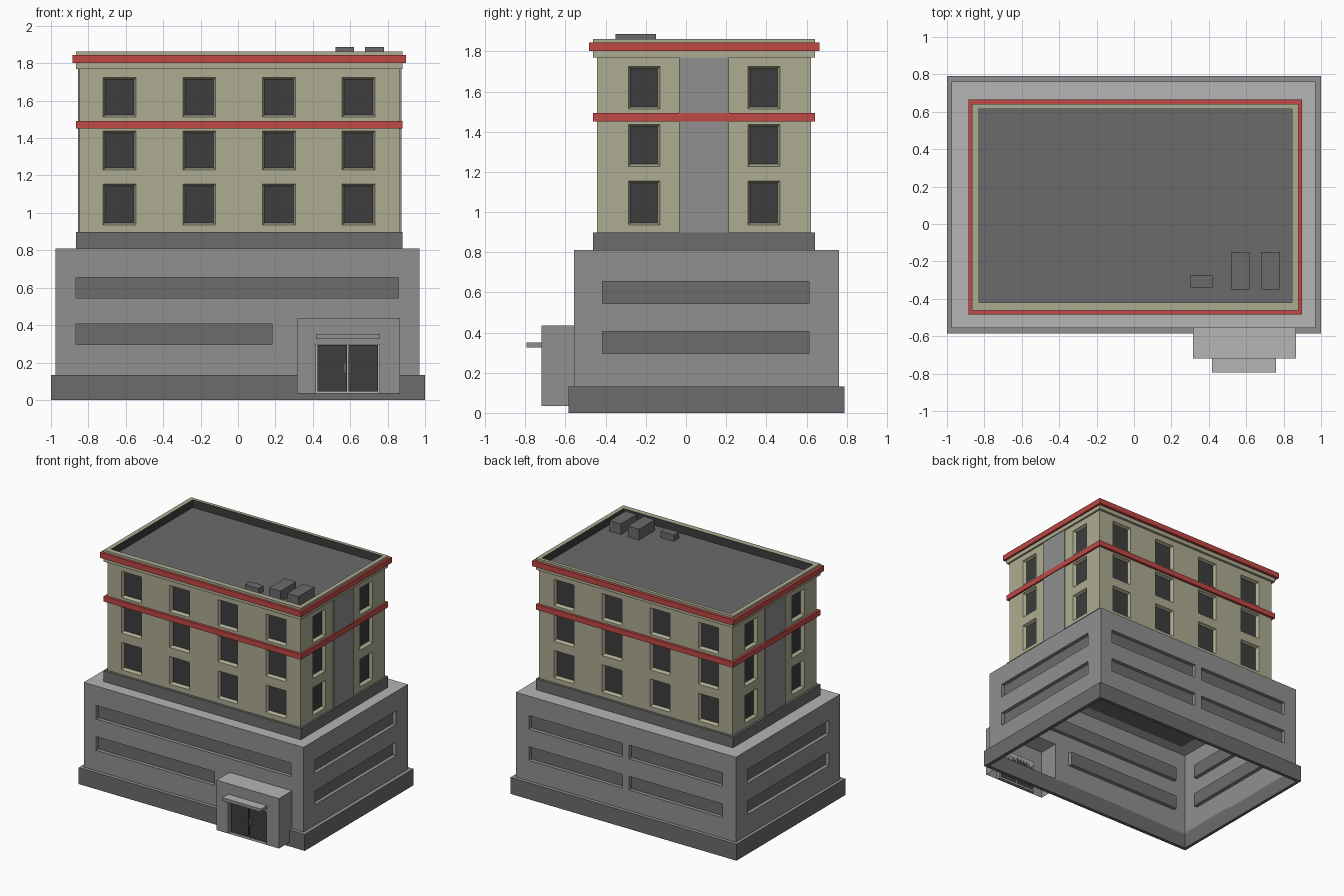
import bpy, bmesh

if "Cube" in bpy.data.objects:
    bpy.data.objects.remove(bpy.data.objects["Cube"])

def material(name, r, g, b):
    m = bpy.data.materials.new(name)
    m.diffuse_color = (r, g, b, 1)
    m.use_nodes = True
    m.node_tree.nodes["Principled BSDF"].inputs["Base Color"].default_value = m.diffuse_color
    return m

GREY = material("concrete grey", .28, .28, .28)
LIGHT = material("light grey", .46, .46, .46)
DARK = material("dark grey", .15, .15, .15)
GLASS = material("window black", .047, .047, .047)
BEIGE = material("beige wall", .42, .415, .29)
RED = material("red trim", .53, .066, .058)
ROOF = material("roof grey", .145, .145, .145)


def finish(name, bm, mats):
    me = bpy.data.meshes.new(name)
    bm.to_mesh(me)
    bm.free()
    for m in mats:
        me.materials.append(m)
    ob = bpy.data.objects.new(name, me)
    bpy.context.collection.objects.link(ob)
    return ob


def face(bm, pts, mi=0, flip=False):
    if flip:
        pts = pts[::-1]
    f = bm.faces.new([bm.verts.new(p) for p in pts])
    f.material_index = mi


def box(name, x0, x1, y0, y1, z0, z1, mat):
    bm = bmesh.new()
    bmesh.ops.create_cube(bm, size=1)
    for v in bm.verts:
        v.co = (x1 if v.co.x > 0 else x0, y1 if v.co.y > 0 else y0, z1 if v.co.z > 0 else z0)
    return finish(name, bm, [mat])


def ring(name, outer, inner, z0, z1, mat, top=None, inside=None):
    """Rectangular frame; rects are (x0, x1, y0, y1)."""
    bm = bmesh.new()

    def corners(r):
        return [(r[0], r[2]), (r[1], r[2]), (r[1], r[3]), (r[0], r[3])]
    o, i = corners(outer), corners(inner)
    for k in range(4):
        n = (k + 1) % 4
        face(bm, [(*o[k], z0), (*o[n], z0), (*o[n], z1), (*o[k], z1)])
        face(bm, [(*i[n], z0), (*i[k], z0), (*i[k], z1), (*i[n], z1)], 2)
        face(bm, [(*o[k], z1), (*o[n], z1), (*i[n], z1), (*i[k], z1)], 1)
        face(bm, [(*o[n], z0), (*o[k], z0), (*i[k], z0), (*i[n], z0)])
    bmesh.ops.remove_doubles(bm, verts=bm.verts, dist=1e-5)
    return finish(name, bm, [mat, top or mat, inside or mat])


def panel(bm, side, at, u0, u1, z0, z1, holes=(), depth=.03, taper=0.0, through=()):
    """Wall with recessed holes (u0, u1, z0, z1). Slot 0 = wall, slot 1 = recess back."""
    flip = side in ("back", "left")
    sgn = 1 if side in ("front", "left") else -1

    def p(u, z, d=0):
        return (u, at + sgn * d, z) if side in ("front", "back") else (at + sgn * d, u, z)
    cut = list(holes) + list(through)
    us = sorted({u0, u1, *[h[0] for h in cut], *[h[1] for h in cut]})
    zs = sorted({z0, z1, *[h[2] for h in cut], *[h[3] for h in cut]})
    for a, b in zip(us, us[1:]):
        for c, d in zip(zs, zs[1:]):
            mu, mz = (a + b) / 2, (c + d) / 2
            if not any(h[0] < mu < h[1] and h[2] < mz < h[3] for h in cut):
                face(bm, [p(a, c), p(b, c), p(b, d), p(a, d)], 0, flip)
    for a, b, c, d in holes:
        o = [(a, c), (b, c), (b, d), (a, d)]
        t = taper
        i = [(a + t, c + t), (b - t, c + t), (b - t, d - t), (a + t, d - t)]
        for k in range(4):
            n = (k + 1) % 4
            face(bm, [p(*o[k]), p(*o[n]), p(*i[n], depth), p(*i[k], depth)], 0, flip)
        face(bm, [p(*q, depth) for q in i], 1, flip)


# Plinth, open underneath
POD = (-.975, .97, -.557, .762)
ring("plinth", (-1, 1, -.585, .79), POD, 0, .132, DARK, top=GREY)

# Podium shell with strip openings
rows = [(.295, .405), (.545, .655)]
bm = bmesh.new()
x0, x1, y0, y1 = POD
panel(bm, "front", y0, x0, x1, .12, .81,
      [(-.865, .182, *rows[0]), (-.865, .857, *rows[1])],
      through=[(.315, .867, .12, .435)])
panel(bm, "back", y1, x0, x1, .12, .81,
      [(a, b, *r) for r in rows for a, b in ((-.857, -.03), (.03, .857))])
for side, at in (("left", x0), ("right", x1)):
    panel(bm, side, at, y0, y1, .12, .81, [(-.415, .612, *r) for r in rows])
face(bm, [(x0, y0, .81), (x1, y0, .81), (x1, y1, .81), (x0, y1, .81)], 2)
bmesh.ops.remove_doubles(bm, verts=bm.verts, dist=1e-5)
finish("podium", bm, [GREY, DARK, LIGHT])

# Entrance porch, open underneath and towards the podium
bm = bmesh.new()
panel(bm, "front", -.72, .315, .867, .035, .435, [(.417, .757, .035, .297)])
panel(bm, "left", .315, -.72, y0, .035, .435)
panel(bm, "right", .867, -.72, y0, .035, .435)
face(bm, [(.315, -.72, .435), (.867, -.72, .435), (.867, y0, .435), (.315, y0, .435)], 1)
bmesh.ops.remove_doubles(bm, verts=bm.verts, dist=1e-5)
finish("entrance_porch", bm, [GREY, LIGHT])

# Doors, handles and awning
for n, a, b, h in (("left", .426, .583, .568), ("right", .591, .748, .598)):
    box("door_" + n, a, b, -.699, -.69, .045, .293, GLASS)
    box("door_handle_" + n, h, h + .009, -.713, -.699, .14, .2, GREY)
awning = box("awning", .417, .76, -.793, -.72, .325, .35, GREY)
awning.data.materials.append(LIGHT)
for f in awning.data.polygons:
    f.material_index = int(f.normal.z > .5)

# Tower base
LEDGE = (-.865, .88, -.463, .642)
box("tower_base", *LEDGE, .807, .897, DARK)

# Tower walls with recessed windows
floors = [(.935, 1.155), (1.228, 1.437), (1.513, 1.724)]
x0, x1, y0, y1 = WALL = (-.847, .865, -.443, .622)
bm = bmesh.new()
front_cols = [(c - .088, c + .088) for c in (-.633, -.207, .219, .645)]
side_cols = [(-.287, -.13), (.308, .467)]
for side, at, u0, u1, cols in (("front", y0, x0, x1, front_cols), ("back", y1, x0, x1, front_cols),
                               ("left", x0, y0, y1, side_cols), ("right", x1, y0, y1, side_cols)):
    panel(bm, side, at, u0, u1, .895, 1.775, [(*c, *f) for c in cols for f in floors], .025, .011)
bmesh.ops.remove_doubles(bm, verts=bm.verts, dist=1e-5)
finish("tower_walls", bm, [BEIGE, GLASS])

# Grey strips on the sides
box("left_strip", x0 - .009, x0 + .01, -.035, .215, .896, 1.77, GREY)
box("right_strip", x1 - .01, x1 + .009, -.035, .215, .896, 1.77, GREY)

# Trim bands, parapet and roof
INNER = (-.83, .846, -.42, .615)
ring("middle_band", LEDGE, WALL, 1.45, 1.492, RED)
ring("parapet", LEDGE, INNER, 1.77, 1.862, BEIGE, inside=GLASS)
ring("top_band", (-.885, .897, -.483, .665), LEDGE, 1.802, 1.845, RED)
box("roof_deck", *INNER, 1.78, 1.8, ROOF)

# Rooftop units
for k, (a, b, c, d, z) in enumerate([(.52, .62, -.35, -.15, 1.886), (.68, .78, -.35, -.15, 1.886),
                                     (.3, .42, -.34, -.275, 1.85)]):
    box(f"roof_unit_{k + 1}", a, b, c, d, 1.8, z, ROOF)
